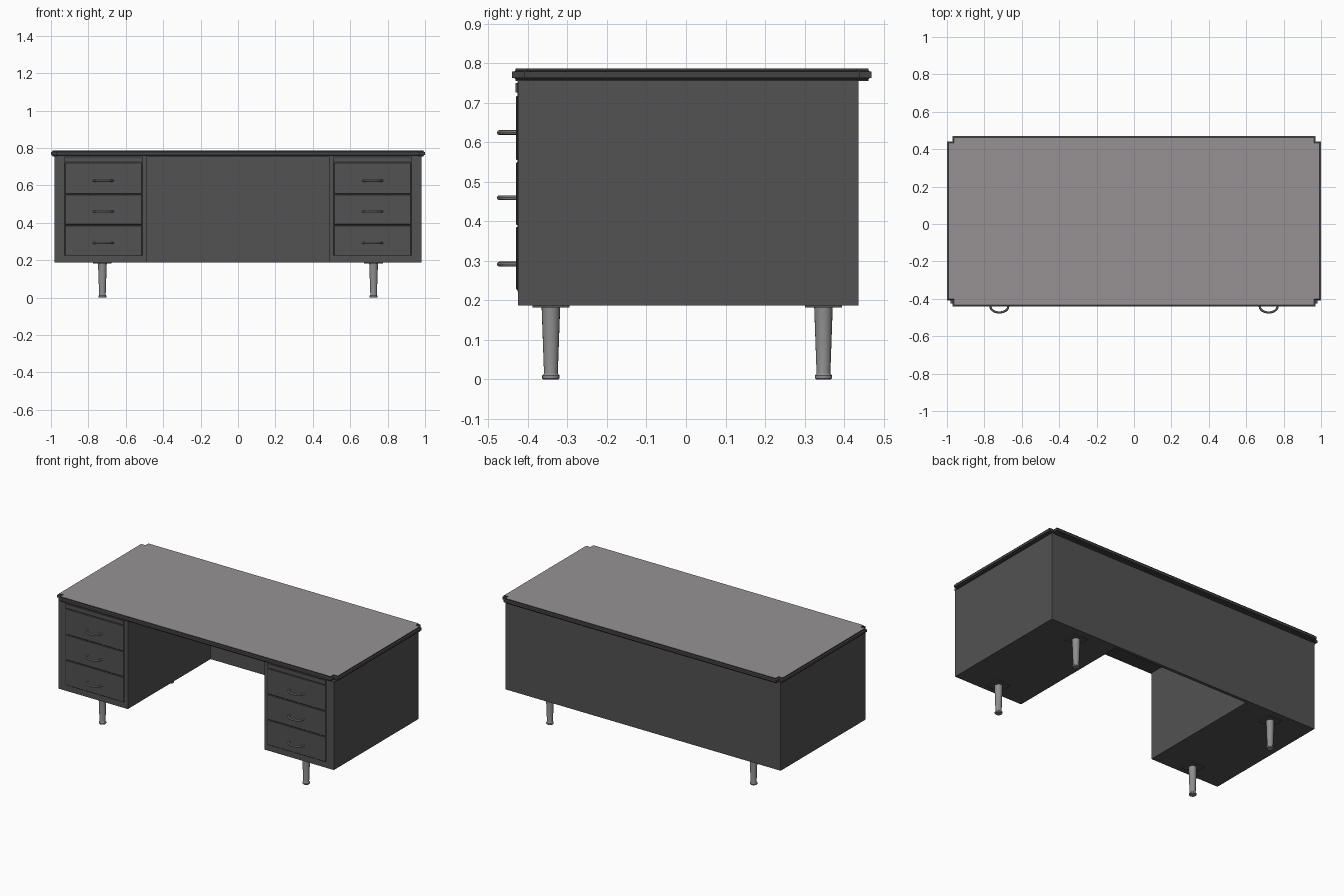
import bpy
import bmesh
from mathutils import Vector

if "Cube" in bpy.data.objects:
    bpy.data.objects.remove(bpy.data.objects["Cube"], do_unlink=True)


def make_material(name, r, g, b):
    mat = bpy.data.materials.new(name)
    mat.use_nodes = True
    mat.diffuse_color = (r, g, b, 1)
    mat.node_tree.nodes["Principled BSDF"].inputs["Base Color"].default_value = (r, g, b, 1)
    return mat


body_paint = make_material("dark grey paint", 0.085, 0.085, 0.085)
rim_dark = make_material("dark rim", 0.055, 0.055, 0.055)
top_grey = make_material("warm grey laminate", 0.31, 0.29, 0.3)
metal = make_material("grey metal", 0.27, 0.27, 0.27)
seam_dark = make_material("seam shadow", 0.03, 0.03, 0.03)


def finish(name, bm, *mats):
    mesh = bpy.data.meshes.new(name)
    bmesh.ops.recalc_face_normals(bm, faces=bm.faces)
    bm.to_mesh(mesh)
    bm.free()
    obj = bpy.data.objects.new(name, mesh)
    bpy.context.collection.objects.link(obj)
    for mat in mats:
        mesh.materials.append(mat)
    return obj


def smooth(obj, angle=0.7):
    bpy.ops.object.select_all(action="DESELECT")
    obj.select_set(True)
    bpy.context.view_layer.objects.active = obj
    bpy.ops.object.shade_smooth_by_angle(angle=angle)


def box_mesh(x0, x1, y0, y1, z0, z1):
    bm = bmesh.new()
    bmesh.ops.create_cube(bm, size=1)
    low, high = Vector((x0, y0, z0)), Vector((x1, y1, z1))
    for v in bm.verts:
        v.co = (low + high) / 2 + v.co * (high - low)
    return bm


def box(name, mat, *extent, bevel=0):
    bm = box_mesh(*extent)
    if bevel:
        bmesh.ops.bevel(bm, geom=bm.edges[:], offset=bevel, segments=1, affect="EDGES")
    return finish(name, bm, mat)


# Desk top: rounded corners, soft rim, pale upper surface
bm = box_mesh(-1, 1, -0.44, 0.47, 0.755, 0.787)
corners = [e for e in bm.edges if abs(e.verts[0].co.z - e.verts[1].co.z) > 0.01]
bmesh.ops.bevel(bm, geom=corners, offset=0.03, segments=6, affect="EDGES")
rims = [e for e in bm.edges if abs(e.verts[0].co.z - e.verts[1].co.z) < 0.001]
bmesh.ops.bevel(bm, geom=rims, offset=0.008, segments=3, affect="EDGES")
bm.normal_update()
for f in bm.faces:
    f.material_index = int(f.normal.z > 0.8)
smooth(finish("desk_top", bm, rim_dark, top_grey))

# Back panel across the full width
FRONT, BACK, FLOOR, CEILING = -0.425, 0.437, 0.187, 0.757
box("back_panel", body_paint, -0.98, 0.98, BACK - 0.02, BACK, FLOOR, CEILING)


def handle(name, x, z):
    curve = bpy.data.curves.new(name, "CURVE")
    curve.dimensions = "3D"
    curve.bevel_depth = 0.006
    curve.bevel_resolution = 2
    curve.resolution_u = 5
    curve.use_fill_caps = True
    spline = curve.splines.new("BEZIER")
    path = [(-0.052, -0.426), (-0.036, -0.462), (0.036, -0.462), (0.052, -0.426)]
    spline.bezier_points.add(len(path) - 1)
    for point, (dx, y) in zip(spline.bezier_points, path):
        point.co = (x + dx, y, z)
        point.handle_left_type = point.handle_right_type = "AUTO"
    obj = bpy.data.objects.new(name, curve)
    bpy.context.collection.objects.link(obj)
    curve.materials.append(metal)
    bpy.ops.object.select_all(action="DESELECT")
    obj.select_set(True)
    bpy.context.view_layer.objects.active = obj
    bpy.ops.object.convert(target="MESH")
    smooth(bpy.context.object)


def leg(name, x, y):
    # Tapered tube with a flared foot, turned from a profile
    profile = [(0, 0), (0.019, 0), (0.022, 0.003), (0.022, 0.01), (0.018, 0.014),
               (0.0175, 0.016), (0.0235, 0.184), (0, 0.184)]
    bm = bmesh.new()
    verts = [bm.verts.new((x + r, y, z)) for r, z in profile]
    edges = [bm.edges.new(pair) for pair in zip(verts, verts[1:])]
    bmesh.ops.spin(bm, geom=verts + edges, cent=(x, y, 0), axis=(0, 0, 1),
                   angle=6.283185, steps=20)
    bmesh.ops.remove_doubles(bm, verts=bm.verts[:], dist=0.0001)
    smooth(finish(name, bm, metal), 0.6)
    box(name + "_plate", body_paint, x - 0.05, x + 0.05, y - 0.047, y + 0.047, 0.182, 0.188)


DRAWERS = [("top", 0.555, 0.718, 0.625), ("middle", 0.391, 0.550, 0.46),
           ("bottom", 0.227, 0.386, 0.292)]

for label, s in (("left", 1), ("right", -1)):
    def span(a, b):
        return sorted((s * a, s * b))

    # Pedestal with an inner trim strip
    box(label + "_pedestal", body_paint, *span(0.487, 0.98), FRONT, BACK - 0.02, FLOOR, CEILING)
    box(label + "_seam", seam_dark, *span(0.509, 0.929), FRONT - 0.001, FRONT + 0.01, 0.223, 0.754)

    # Pull-out writing board above the drawers
    box(label + "_pull_board", body_paint, *span(0.513, 0.925), -0.432, FRONT, 0.727, 0.75)

    for part, z0, z1, grip in DRAWERS:
        box(f"{label}_{part}_drawer", body_paint, *span(0.513, 0.925), -0.430, FRONT + 0.01,
            z0, z1, bevel=0.002)
        handle(f"{label}_{part}_handle", s * 0.72, grip)

    leg(label + "_front_leg", s * 0.725, -0.342)
    leg(label + "_back_leg", s * 0.725, 0.348)
